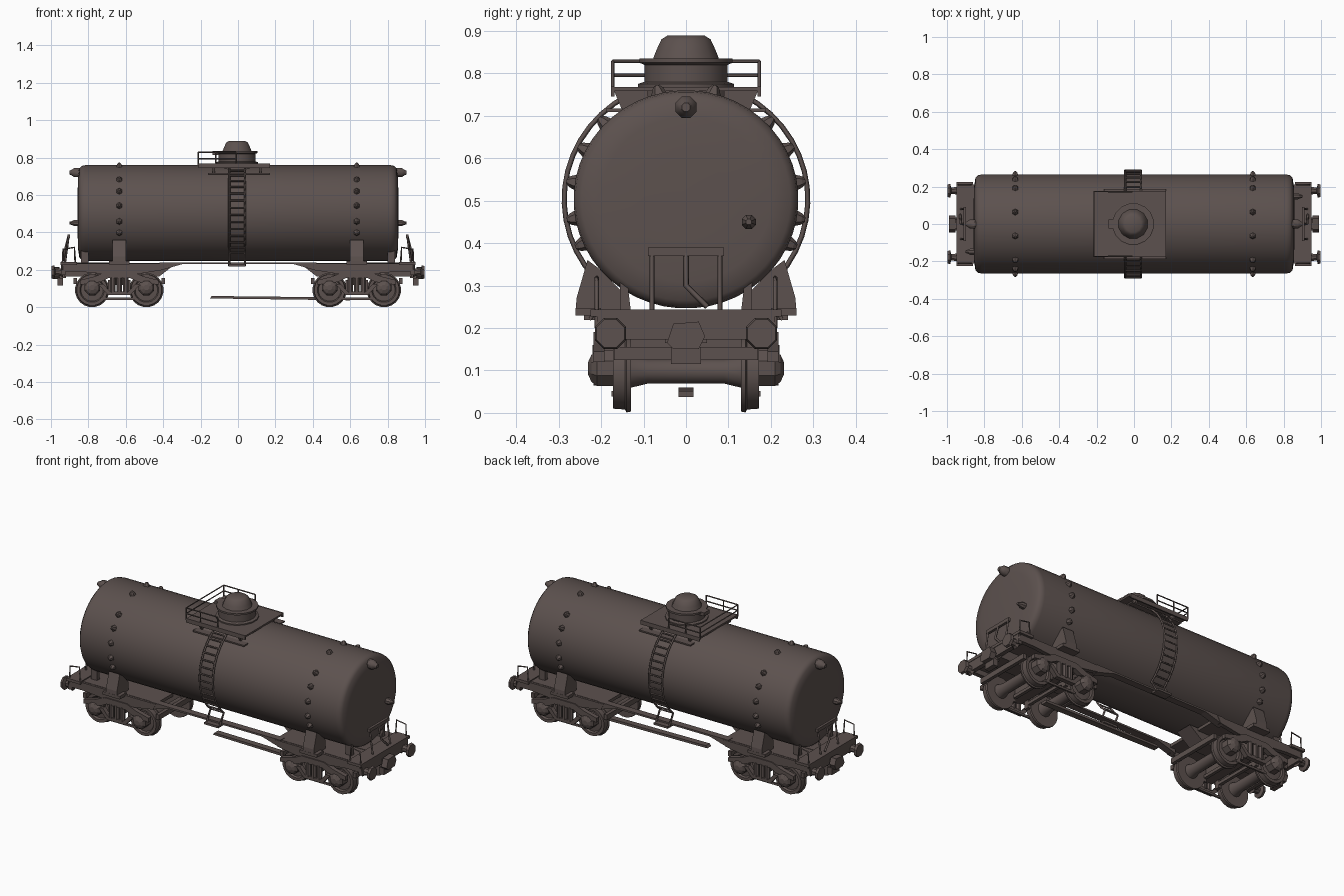
import bpy, bmesh, math
from mathutils import Vector

cube = bpy.data.objects.get("Cube")
if cube:
    bpy.data.objects.remove(cube, do_unlink=True)

paint = bpy.data.materials.new("dark brown paint")
colour = (0.108, 0.083, 0.077, 1)
paint.use_nodes = True
paint.diffuse_color = colour
bsdf = next(n for n in paint.node_tree.nodes if n.type == 'BSDF_PRINCIPLED')
bsdf.inputs["Base Color"].default_value = colour
bsdf.inputs["Roughness"].default_value = 0.8

SIDES = (1, -1)
TANK_Z, TANK_RY, TANK_RZ = 0.503, 0.265, 0.257


def finish(name, bm, smooth=False):
    bmesh.ops.recalc_face_normals(bm, faces=bm.faces[:])
    mesh = bpy.data.meshes.new(name)
    bm.to_mesh(mesh)
    bm.free()
    mesh.materials.append(paint)
    ob = bpy.data.objects.new(name, mesh)
    bpy.context.collection.objects.link(ob)
    if smooth:
        bpy.ops.object.select_all(action='DESELECT')
        ob.select_set(True)
        bpy.context.view_layer.objects.active = ob
        bpy.ops.object.shade_smooth_by_angle(angle=math.radians(40))
    return ob


def box(name, centre, size):
    bm = bmesh.new()
    bmesh.ops.create_cube(bm, size=1)
    bmesh.ops.scale(bm, vec=size, verts=bm.verts)
    bmesh.ops.translate(bm, vec=centre, verts=bm.verts)
    return finish(name, bm)


def lathe(name, origin, axis, profile, sides=16, squash=1.0, smooth=True):
    """Sweep (distance along axis, radius) pairs around an axis."""
    bm = bmesh.new()
    rot = Vector((0, 0, 1)).rotation_difference(Vector(axis))
    rings = []
    for d, r in profile:
        ring = []
        for i in range(sides):
            a = math.tau * (i + 0.5) / sides
            p = rot @ Vector((r * math.cos(a), r * math.sin(a), d))
            ring.append(bm.verts.new((p.x + origin[0], p.y + origin[1], p.z * squash + origin[2])))
        rings.append(ring)
    for a, b in zip(rings, rings[1:]):
        for i in range(sides):
            j = (i + 1) % sides
            bm.faces.new((a[i], a[j], b[j], b[i]))
    bm.faces.new(rings[0])
    bm.faces.new(rings[-1])
    return finish(name, bm, smooth)


def prism(name, outline, low, high, along='y'):
    """Extrude an outline in xz along y, or in yz along x."""
    bm = bmesh.new()
    place = (lambda u, v, t: (u, t, v)) if along == 'y' else (lambda u, v, t: (t, u, v))
    a = [bm.verts.new(place(u, v, low)) for u, v in outline]
    b = [bm.verts.new(place(u, v, high)) for u, v in outline]
    bm.faces.new(a)
    bm.faces.new(b)
    for i in range(len(a)):
        j = (i + 1) % len(a)
        bm.faces.new((a[i], a[j], b[j], b[i]))
    return finish(name, bm)


def rod(name, points, radius=0.004):
    curve = bpy.data.curves.new(name, 'CURVE')
    curve.dimensions = '3D'
    curve.bevel_depth = radius
    curve.bevel_resolution = 0
    curve.use_fill_caps = True
    spline = curve.splines.new('POLY')
    spline.points.add(len(points) - 1)
    for p, co in zip(spline.points, points):
        p.co = (*co, 1)
    curve.materials.append(paint)
    ob = bpy.data.objects.new(name, curve)
    bpy.context.collection.objects.link(ob)


def around(deg, gap, side=-1):
    a = math.radians(deg)
    return side * (TANK_RY + gap) * math.cos(a), TANK_Z + (TANK_RZ + gap) * math.sin(a)


# Tank with shallow dished ends
half = [(0.815, TANK_RY), (0.835, 0.261), (0.848, 0.246), (0.855, 0.2), (0.858, 0.1), (0.859, 0.01)]
lathe("tank", (0, 0, TANK_Z), (1, 0, 0), [(-d, r) for d, r in reversed(half)] + half,
      48, TANK_RZ / TANK_RY)

# Filler dome and hatch lid
lathe("dome_neck", (-0.005, 0, 0.73), (0, 0, 1), [(0, 0.115), (0.045, 0.115), (0.05, 0.1),
      (0.09, 0.1), (0.095, 0.112), (0.105, 0.112)], 16)
lathe("hatch_lid", (-0.005, 0, 0.835), (0, 0, 1), [(0, 0.08), (0.02, 0.072), (0.045, 0.06),
      (0.054, 0.045)], 12)
box("hatch_hinge", (-0.11, 0, 0.825), (0.05, 0.05, 0.02))

# Top platform, its brackets and railing
box("platform", (-0.02, 0, 0.763), (0.38, 0.35, 0.01))
for s in SIDES:
    box("platform_edge", (-0.02, s * 0.173, 0.757), (0.38, 0.008, 0.024))
    box("foot_plank", (0.005, s * 0.168, 0.713), (0.33, 0.04, 0.008))
    for x in (-0.13, 0.12):
        prism("platform_bracket", [(s * 0.09, 0.73), (s * 0.145, 0.7), (s * 0.17, 0.76), (s * 0.09, 0.76)],
              x - 0.006, x + 0.006, 'x')
    for x in (-0.213, -0.12, -0.01):
        rod("railing_post", [(x, s * 0.173, 0.76), (x, s * 0.173, 0.828)])
for z in (0.795, 0.828):
    rod("railing", [(-0.01, -0.173, z), (-0.213, -0.173, z), (-0.213, 0.173, z), (-0.01, 0.173, z)])

# Curved ladders on both flanks
for s in SIDES:
    path = [around(62 - 8 * i, 0.022, s) for i in range(15)] + [(s * 0.225, 0.222)]
    for x in (-0.047, 0.038):
        rod("ladder_rail", [(x, y, z) for y, z in path], 0.006)
    for y, z in path[1:]:
        rod("ladder_rung", [(-0.047, y, z), (0.038, y, z)], 0.005)
    box("ladder_foot", (-0.005, s * 0.215, 0.225), (0.09, 0.05, 0.012))

# Thin side sills and pull rod below the tank
for s in SIDES:
    prism("side_sill", [(-0.42, 0.195), (-0.3, 0.23), (0.3, 0.23), (0.42, 0.195), (0.42, 0.24), (-0.42, 0.24)],
          s * 0.19 - 0.02, s * 0.19 + 0.02)
prism("pull_rod", [(-0.15, 0.047), (-0.14, 0.06), (0.6, 0.052), (0.6, 0.037)], -0.018, 0.018)


def running_gear(e):
    cx = e * 0.635
    # Underframe
    prism("centre_sill", [(e * 0.33, 0.235), (e * 0.42, 0.165), (e * 0.93, 0.165), (e * 0.93, 0.24)], -0.05, 0.05)
    box("deck", (e * 0.665, 0, 0.228), (0.56, 0.4, 0.018))
    box("end_platform", (e * 0.905, 0, 0.235), (0.09, 0.45, 0.016))
    box("end_beam", (e * 0.935, 0, 0.203), (0.025, 0.42, 0.06))
    for s in SIDES:
        prism("frame_side", [(e * 0.38, 0.235), (e * 0.4, 0.2), (e * 0.52, 0.18), (e * 0.74, 0.18),
              (e * 0.84, 0.19), (e * 0.94, 0.19), (e * 0.94, 0.235)], s * 0.2 - 0.012, s * 0.2 + 0.012)
        # Buffers
        lathe("buffer", (e * 0.935, s * 0.178, 0.187), (e, 0, 0), [(0, 0.032), (0.012, 0.022),
              (0.042, 0.018), (0.048, 0.04), (0.062, 0.036)], 8, smooth=False)
        # Tank saddle
        prism("saddle", [(s * 0.15, 0.235), (s * 0.26, 0.235), (s * 0.258, 0.27), (s * 0.232, 0.36),
              (s * 0.205, 0.34), (s * 0.15, 0.285)], cx - 0.035, cx + 0.035, 'x')
        box("saddle_foot", (cx, s * 0.23, 0.238), (0.11, 0.06, 0.018))
        prism("tank_stop", [(s * 0.13, 0.24), (s * 0.155, 0.24), (s * 0.155, 0.32), (s * 0.14, 0.325)],
              e * 0.8, e * 0.84, 'x')
        # Band lugs around the tank
        for deg in (76, 44, 27, 9, -10, -24):
            y, z = around(deg, 0.004, s)
            lathe("band_lug", (cx, y, z), Vector((0, y, z - TANK_Z)).normalized(),
                  [(-0.01, 0.02), (0.008, 0.013), (0.016, 0.006)], 6, smooth=False)
        # End handrails and steps
        rod("corner_handrail", [(e * 0.87, s * 0.21, 0.24), (e * 0.875, s * 0.21, 0.32),
            (e * 0.935, s * 0.21, 0.31), (e * 0.94, s * 0.21, 0.2)], 0.005)
        rod("end_handrail_post", [(e * 0.925, s * 0.08, 0.24), (e * 0.905, s * 0.08, 0.385)], 0.006)
    box("end_handrail", (e * 0.905, 0, 0.38), (0.015, 0.18, 0.02))
    rod("brake_lever", [(e * 0.905, 0.0, 0.38), (e * 0.925, 0.0, 0.3), (e * 0.93, 0.05, 0.25)], 0.007)
    # Coupler
    box("coupler_shank", (e * 0.945, 0, 0.18), (0.05, 0.05, 0.05))
    prism("coupler_head", [(-0.045, 0.165), (-0.03, 0.21), (0.03, 0.215), (0.045, 0.18), (0.03, 0.15),
          (-0.03, 0.15)], e * 0.955, e * 0.99, 'x')
    box("coupler_hanger", (e * 0.95, 0, 0.135), (0.03, 0.07, 0.04))
    # Fittings on the tank end
    for y, z, r in ((0, 0.72, 0.027), (e * 0.148, 0.45, 0.018)):
        lathe("end_fitting", (e * 0.845, y, z), (e, 0, 0), [(0, r), (0.03, r), (0.045, r * 0.6), (0.056, r * 0.4)], 8)

    # Bogie
    box("bolster", (cx, 0, 0.15), (0.09, 0.4, 0.06))
    lathe("centre_pivot", (cx, 0, 0.17), (0, 0, 1), [(0, 0.06), (0.05, 0.06)], 12)
    for s in SIDES:
        y0, y1 = s * 0.205 - 0.013, s * 0.205 + 0.013
        prism("bogie_frame", [(cx - 0.21, 0.12), (cx - 0.21, 0.145), (cx - 0.13, 0.165), (cx - 0.07, 0.19),
              (cx + 0.07, 0.19), (cx + 0.13, 0.165), (cx + 0.21, 0.145), (cx + 0.21, 0.12),
              (cx + 0.1, 0.135), (cx + 0.06, 0.155), (cx - 0.06, 0.155), (cx - 0.1, 0.135)], y0, y1)
        prism("bogie_lower_bar", [(cx - 0.11, 0.12), (cx - 0.06, 0.065), (cx + 0.06, 0.065), (cx + 0.11, 0.12),
              (cx + 0.085, 0.125), (cx + 0.05, 0.085), (cx - 0.05, 0.085), (cx - 0.085, 0.125)], y0, y1)
        box("tie_bar", (cx, s * 0.17, 0.045), (0.2, 0.01, 0.012))
        for dx in (-0.035, 0, 0.035):
            lathe("spring", (cx + dx, s * 0.205, 0.08), (0, 0, 1), [(0, 0.016), (0.08, 0.016)], 8)
        for d in SIDES:
            ax = cx + d * 0.145
            # Wheels with flange and dished face
            lathe("wheel", (ax, s * 0.13, 0.092), (0, s, 0), [(0, 0.05), (0, 0.09), (0.01, 0.092),
                  (0.014, 0.085), (0.042, 0.083), (0.042, 0.066), (0.032, 0.06), (0.035, 0.025)], 20)
            lathe("axle_box", (ax, s * 0.165, 0.105), (0, s, 0), [(0, 0.045), (0.045, 0.045), (0.058, 0.034),
                  (0.066, 0.015)], 8, smooth=False)
            box("brake_shoe", (cx + d * 0.05, s * 0.148, 0.11), (0.018, 0.03, 0.07))
    for d in SIDES:
        ax = cx + d * 0.145
        lathe("axle", (ax, 0, 0.098), (0, 1, 0), [(-0.19, 0.02), (-0.14, 0.022), (-0.13, 0.04), (-0.09, 0.03),
              (0.09, 0.03), (0.13, 0.04), (0.14, 0.022), (0.19, 0.02)], 12)
        box("brake_beam", (cx + d * 0.05, 0, 0.1), (0.018, 0.3, 0.018))
        box("bogie_end_beam", (cx + d * 0.235, 0, 0.14), (0.02, 0.34, 0.03))


for end in SIDES:
    running_gear(end)
